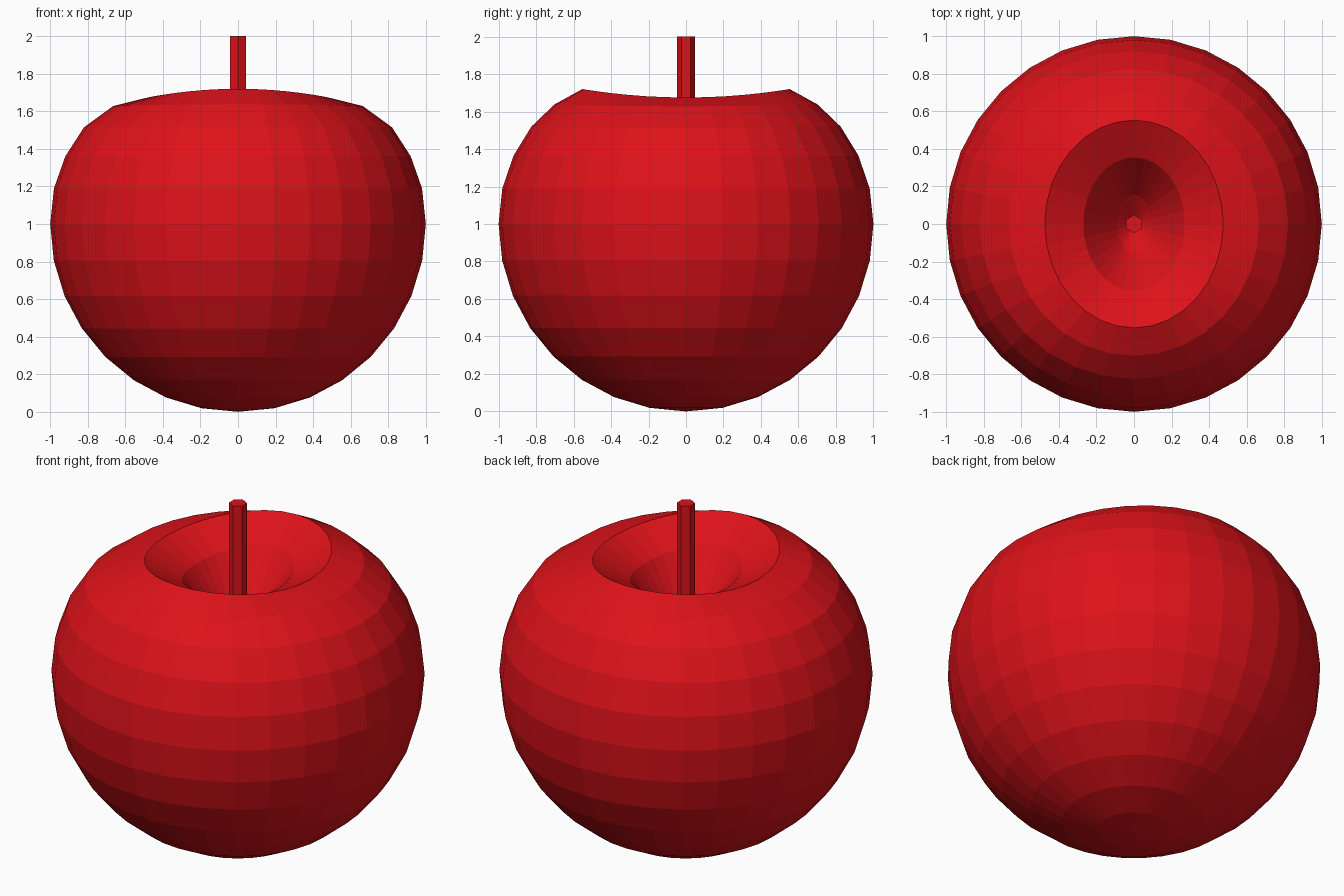
import bpy
from math import sin, cos, pi, radians

if "Cube" in bpy.data.objects:
    bpy.data.objects.remove(bpy.data.objects["Cube"])

red = bpy.data.materials.new("apple_red")
red.diffuse_color = (0.72, 0.006, 0.01, 1)
red.use_nodes = True
red.node_tree.nodes["Principled BSDF"].inputs["Base Color"].default_value = red.diffuse_color


def loft(name, rings, n, bottom, top):
    """Loft oval rings (rx, ry, z at sides, z at front/back), closed by two poles."""
    verts, faces = [(0, 0, bottom)], []
    for rx, ry, zx, zy in rings:
        for i in range(n):
            a = 2 * pi * i / n
            z = zx + (zy - zx) * cos(a) ** 2
            verts.append((-rx * sin(a), ry * cos(a), z))
    verts.append((0, 0, top))
    last = len(verts) - 1
    for i in range(n):
        j = (i + 1) % n
        faces.append((0, 1 + j, 1 + i))
        for k in range(len(rings) - 1):
            a, b = 1 + k * n, 1 + (k + 1) * n
            faces.append((a + i, a + j, b + j, b + i))
        e = 1 + (len(rings) - 1) * n
        faces.append((e + i, e + j, last))
    mesh = bpy.data.meshes.new(name)
    mesh.from_pydata(verts, [], faces)
    mesh.materials.append(red)
    mesh.update()
    obj = bpy.data.objects.new(name, mesh)
    bpy.context.collection.objects.link(obj)
    return obj


# Fruit: spherical lower half, slightly squashed shoulders, oval stem cavity
rings = []
for k in range(1, 9):
    t = radians(11.25 * k)
    rings.append((sin(t), sin(t), 1 - cos(t), 1 - cos(t)))
rings += [
    (0.98, 0.98, 1.19, 1.19),
    (0.92, 0.92, 1.36, 1.365),
    (0.82, 0.825, 1.515, 1.52),
    (0.665, 0.702, 1.628, 1.638),
    (0.475, 0.553, 1.675, 1.72),
    (0.27, 0.355, 1.57, 1.61),
    (0.09, 0.155, 1.32, 1.35),
]
loft("apple_body", rings, 32, 0.0, 1.22)

# Stem: hexagonal post standing in the cavity
loft("stem", [(0.048, 0.048, 1.2, 1.2), (0.048, 0.048, 2.0, 2.0)], 6, 1.2, 2.0)
